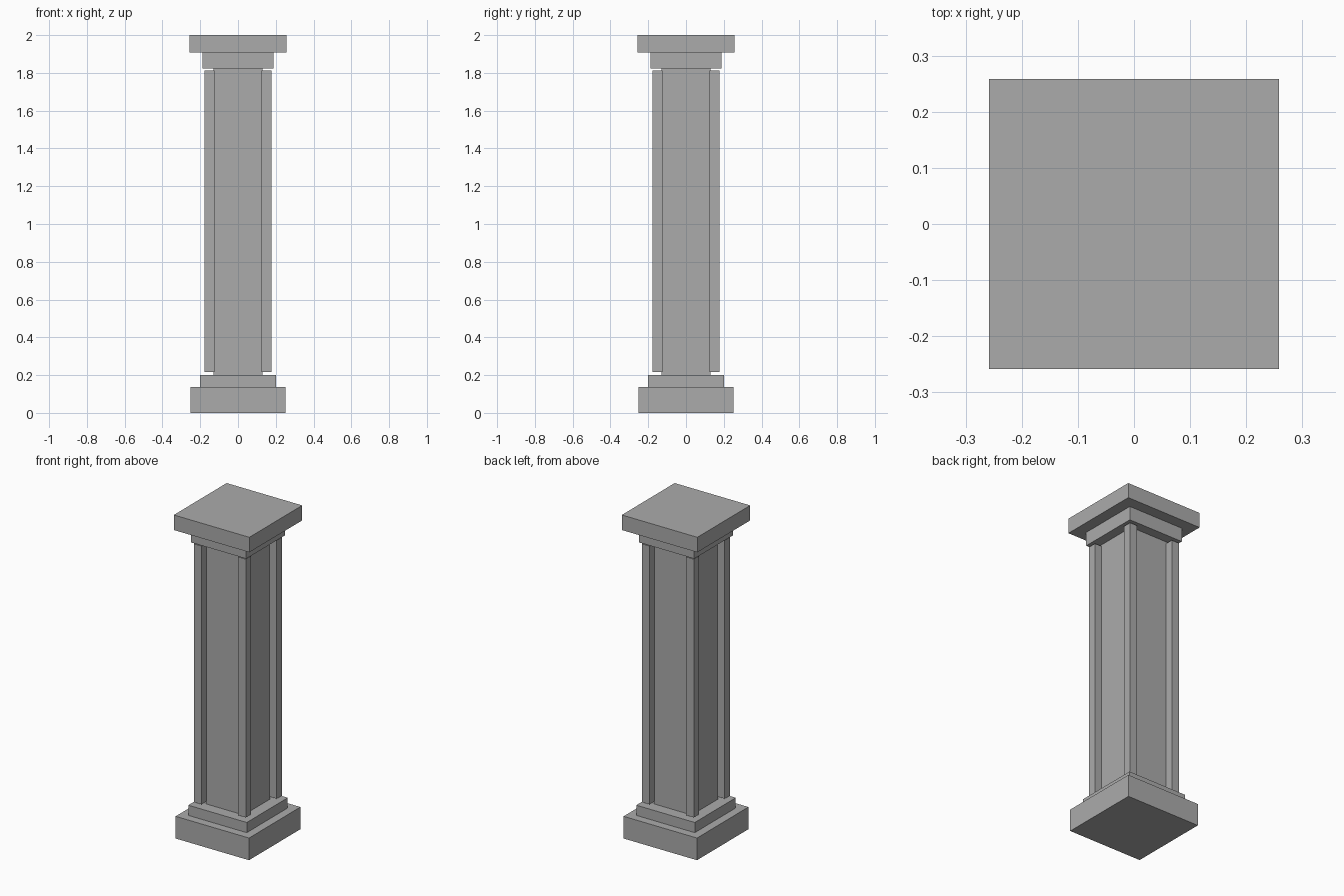
import bpy

cube = bpy.data.objects.get("Cube")
if cube:
    bpy.data.objects.remove(cube, do_unlink=True)

# Single stone colour
stone = bpy.data.materials.new("grey_stone")
stone.use_nodes = True
colour = (0.41, 0.41, 0.41, 1)
stone.diffuse_color = colour
stone.node_tree.nodes["Principled BSDF"].inputs["Base Color"].default_value = colour


def block(name, half, bottom, top, x=0, y=0):
    """Square block of the given half width between two heights."""
    bpy.ops.mesh.primitive_cube_add(size=2, location=(x, y, (bottom + top) / 2))
    ob = bpy.context.object
    ob.name = name
    ob.scale = (half, half, (top - bottom) / 2)
    bpy.ops.object.transform_apply(location=False, rotation=False, scale=True)
    ob.data.materials.append(stone)
    return ob


# Stepped base
block("base_plinth", 0.251, 0, 0.137)
block("base_step", 0.2, 0.137, 0.2)

# Shaft
block("shaft_core", 0.129, 0.2, 1.822)

# Corner posts, stopping just short of base and capital
outer, inner = 0.177, 0.125
centre, half = (outer + inner) / 2, (outer - inner) / 2
for side, sx in (("left", 1), ("right", -1)):
    for face, sy in (("front", -1), ("back", 1)):
        block(f"{face}_{side}_corner_post", half, 0.216, 1.812,
              sx * centre, sy * centre)

# Capital
block("capital_neck", 0.188, 1.822, 1.907)
block("capital_slab", 0.258, 1.907, 2)
